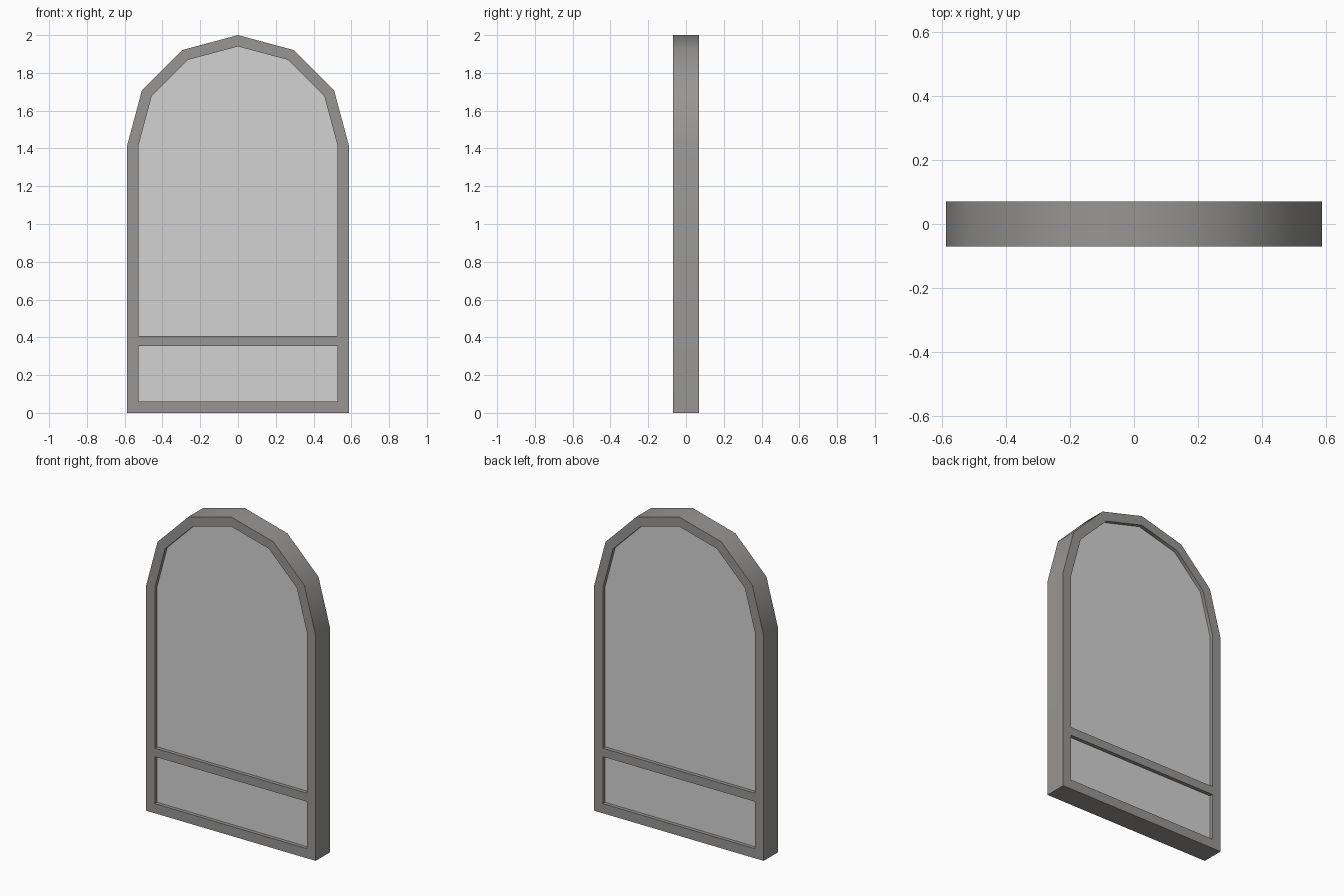
import bpy
import bmesh
from math import cos, sin, pi, radians

cube = bpy.data.objects.get("Cube")
if cube:
    bpy.data.objects.remove(cube, do_unlink=True)

HALF_DEPTH = 0.07
GLASS_HALF = 0.047
SPRING_Z = 1.412      # height where the arch begins
OUTER, INNER = 0.588, 0.528
SILL = 0.06
ARCH_SIDES = 6


def material(name, colour):
    mat = bpy.data.materials.new(name)
    mat.use_nodes = True
    mat.diffuse_color = colour
    mat.node_tree.nodes["Principled BSDF"].inputs["Base Color"].default_value = colour
    return mat


def arch(radius, base):
    """Outline of a faceted arch standing on a flat base."""
    points = [(-radius, base), (radius, base)]
    for i in range(ARCH_SIDES + 1):
        a = pi * i / ARCH_SIDES
        points.append((radius * cos(a), SPRING_Z + radius * sin(a)))
    return points


def finish(name, bm, mat):
    bmesh.ops.recalc_face_normals(bm, faces=bm.faces)
    mesh = bpy.data.meshes.new(name)
    bm.to_mesh(mesh)
    bm.free()
    mesh.materials.append(mat)
    obj = bpy.data.objects.new(name, mesh)
    bpy.context.collection.objects.link(obj)
    return obj


def ring(bm, outline, y):
    return [bm.verts.new((x, y, z)) for x, z in outline]


def slab(name, outline, half, mat):
    """Solid plate with the given outline."""
    bm = bmesh.new()
    front, back = ring(bm, outline, -half), ring(bm, outline, half)
    bm.faces.new(front)
    bm.faces.new(back)
    for i in range(len(front)):
        j = (i + 1) % len(front)
        bm.faces.new((front[i], front[j], back[j], back[i]))
    return finish(name, bm, mat)


grey = material("frame grey", (0.31, 0.305, 0.295, 1))
pale = material("glass pale grey", (0.65, 0.65, 0.65, 1))

# Arched frame: four outline loops bridged into a closed tube
bm = bmesh.new()
outer, inner = arch(OUTER, 0), arch(INNER, SILL)
loops = [ring(bm, outer, -HALF_DEPTH), ring(bm, outer, HALF_DEPTH),
         ring(bm, inner, HALF_DEPTH), ring(bm, inner, -HALF_DEPTH)]
for k, a in enumerate(loops):
    b = loops[(k + 1) % len(loops)]
    for i in range(len(a)):
        j = (i + 1) % len(a)
        bm.faces.new((a[i], a[j], b[j], b[i]))
frame = finish("window_frame", bm, grey)

# Glass pane filling the opening
slab("glass_pane", arch(INNER, SILL), GLASS_HALF, pale)

# Horizontal crossbar
slab("crossbar", [(-INNER, 0.355), (INNER, 0.355), (INNER, 0.408), (-INNER, 0.408)],
     HALF_DEPTH, grey)

# Soft shading around the arch, crisp frame edges
bpy.ops.object.select_all(action="DESELECT")
frame.select_set(True)
bpy.context.view_layer.objects.active = frame
bpy.ops.object.shade_smooth_by_angle(angle=radians(40))
